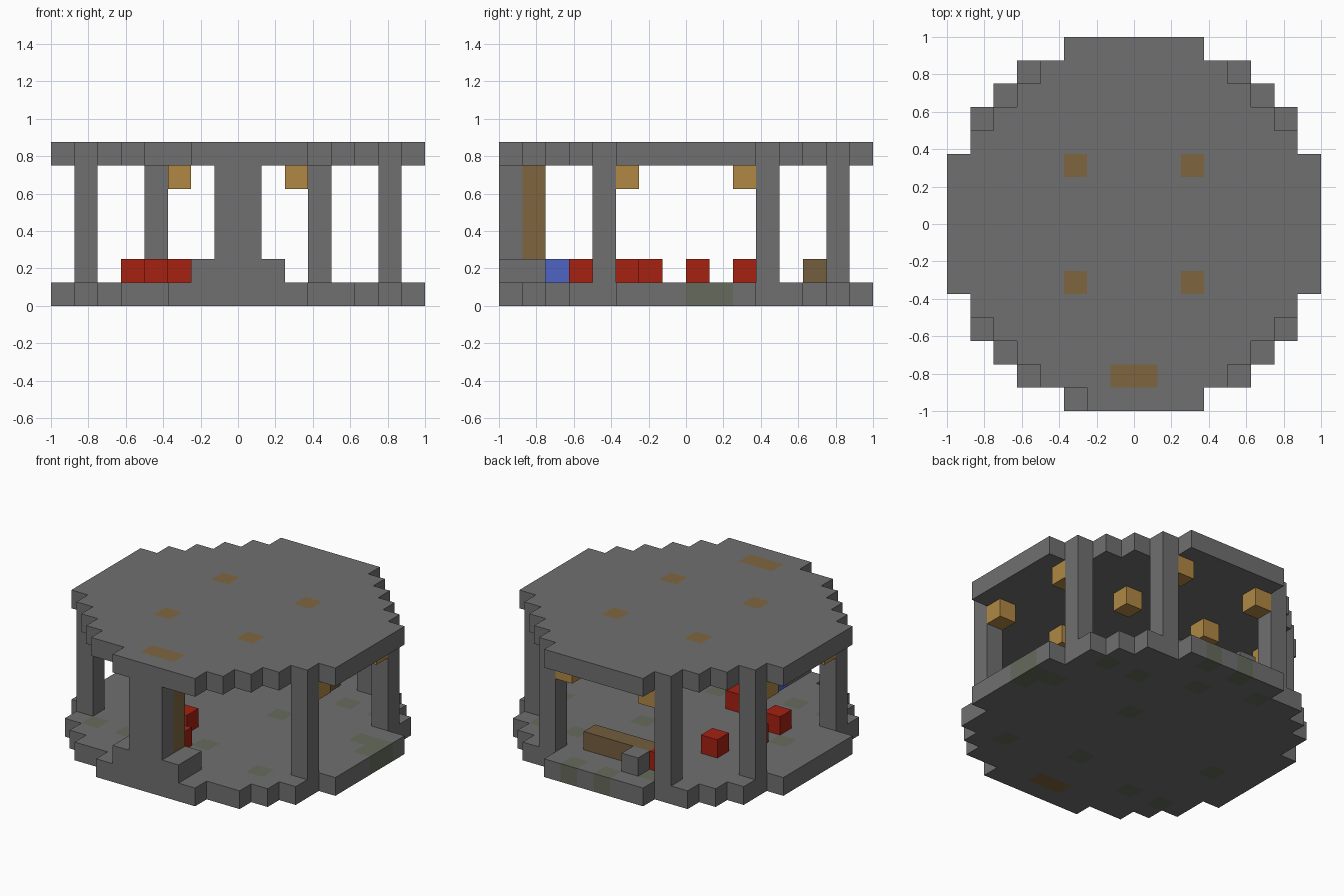
import bpy
import bmesh
from mathutils import Vector

default = bpy.data.objects.get("Cube")
if default:
    bpy.data.objects.remove(default, do_unlink=True)

CELL = 0.125
N = 16


def linear(v):
    v /= 255
    return v / 12.92 if v <= 0.04045 else ((v + 0.055) / 1.055) ** 2.4


def material(name, *rgb):
    m = bpy.data.materials.new(name)
    m.use_nodes = True
    color = [linear(c) for c in rgb] + [1.0]
    m.diffuse_color = color
    m.node_tree.nodes["Principled BSDF"].inputs["Base Color"].default_value = color
    return m


GREY = material("stone_grey", 112, 112, 112)
MOSS = material("mossy_stone", 102, 106, 92)
BROWN = material("wood_brown", 127, 101, 64)
BENCH = material("bench_wood", 116, 94, 62)
GOLD = material("lamp_gold", 176, 136, 68)
RED = material("stool_red", 166, 33, 17)
BLUE = material("block_blue", 78, 100, 196)

parts = {}      # part name -> {cell: material}
occupied = set()


def box(name, mat, xs, ys, zs):
    """Fill an inclusive range of cells; later fills recolour earlier ones."""
    cells = parts.setdefault(name, {})
    for i in range(xs[0], xs[1] + 1):
        for j in range(ys[0], ys[1] + 1):
            for k in range(zs[0], zs[1] + 1):
                cells[i, j, k] = mat
                occupied.add((i, j, k))


def cube(name, mat, i, j, k):
    box(name, mat, (i, i), (j, j), (k, k))


def disc(name, level, half_widths):
    for j in range(N):
        h = half_widths[min(j, N - 1 - j)]
        box(name, GREY, (8 - h, 7 + h), (j, j), (level, level))


# Stepped round floor with mossy stones
disc("floor", 0, (3, 5, 6, 7, 7, 8, 8, 8))
for i, j in ((2, 3), (11, 12), (13, 12), (9, 9), (15, 8), (15, 9), (14, 9), (12, 3),
             (9, 15), (7, 15), (5, 14), (8, 4), (4, 3), (2, 7), (8, 13)):
    cube("floor", MOSS, i, j, 0)
box("floor", BROWN, (7, 8), (1, 1), (0, 0))

# Stepped round roof, one front stone missing
disc("roof", 6, (3, 4, 5, 6, 7, 8, 8, 8))
del parts["roof"][5, 0, 6]
occupied.discard((5, 0, 6))
for i in (5, 10):
    for j in (5, 10):
        cube("roof", BROWN, i, j, 6)
box("roof", BROWN, (7, 8), (1, 1), (6, 6))

# Pillars
for name, i, j in (("front", 1, 4), ("rear", 1, 11), ("back", 4, 14)):
    for side, x in (("right", i), ("left", N - 1 - i)):
        box(f"{name}_{side}_pillar", GREY, (x, x), (j, j), (1, 5))

# Front wall with ledge and wooden backing
box("front_wall", GREY, (6, 9), (0, 1), (1, 1))
box("front_wall", GREY, (7, 8), (0, 0), (1, 5))
box("front_wall", BROWN, (7, 8), (1, 1), (1, 5))

# Hanging lamps
for side, sign in (("right", 0), ("left", 1)):
    for name, i, j in (("inner_front", 5, 5), ("inner_back", 5, 10), ("outer_front", 1, 5),
                       ("outer_back", 1, 10), ("rear", 5, 14)):
        cube(f"{name}_{side}_lamp", GOLD, N - 1 - i if sign else i, j, 5)

# Furniture
box("bench", BENCH, (6, 9), (13, 13), (1, 1))
cube("stone_block", GREY, 6, 14, 1)
cube("blue_block", BLUE, 6, 2, 1)
for n, (i, j) in enumerate(((4, 10), (3, 6), (3, 8), (5, 13), (6, 5), (7, 3)), 1):
    cube(f"stool_{n}", RED, i, j, 1)

# Turn each part into a mesh of its exposed cell faces
AXES = [Vector(a) * s for a in ((1, 0, 0), (0, 1, 0), (0, 0, 1)) for s in (1, -1)]
for name, cells in parts.items():
    bm = bmesh.new()
    mats = list(dict.fromkeys(cells.values()))
    for cell, mat in cells.items():
        center = Vector(cell) + Vector((0.5 - N / 2, 0.5 - N / 2, 0.5))
        for n in AXES:
            if tuple(int(c) for c in Vector(cell) + n) in occupied:
                continue
            u = Vector((n.y, n.z, n.x))
            v = n.cross(u)
            corners = [center + (n + u * a + v * b) / 2
                       for a, b in ((-1, -1), (1, -1), (1, 1), (-1, 1))]
            face = bm.faces.new([bm.verts.new(c * CELL) for c in corners])
            face.material_index = mats.index(mat)
    bmesh.ops.remove_doubles(bm, verts=bm.verts, dist=0.001)
    mesh = bpy.data.meshes.new(name)
    bm.to_mesh(mesh)
    bm.free()
    for mat in mats:
        mesh.materials.append(mat)
    bpy.context.scene.collection.objects.link(bpy.data.objects.new(name, mesh))
